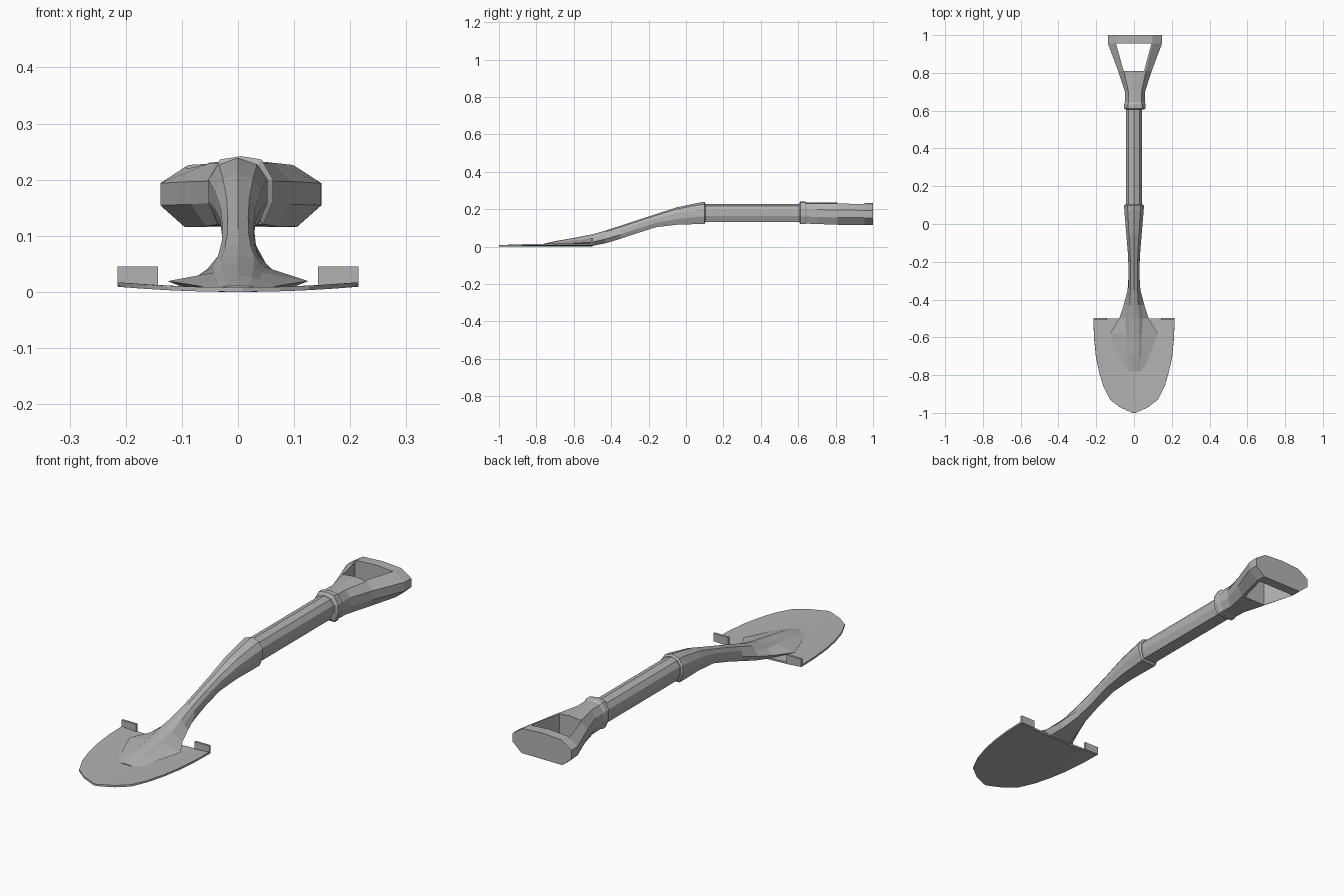
import bpy
import bmesh

cube = bpy.data.objects.get("Cube")
if cube:
    bpy.data.objects.remove(cube, do_unlink=True)

steel = bpy.data.materials.new("grey")
steel.use_nodes = True
GREY = (0.45, 0.45, 0.45, 1)
steel.diffuse_color = GREY
steel.node_tree.nodes["Principled BSDF"].inputs["Base Color"].default_value = GREY


def finish(name, bm, recalc=True):
    if recalc:
        bmesh.ops.recalc_face_normals(bm, faces=bm.faces)
    mesh = bpy.data.meshes.new(name)
    bm.to_mesh(mesh)
    bm.free()
    mesh.materials.append(steel)
    obj = bpy.data.objects.new(name, mesh)
    bpy.context.collection.objects.link(obj)
    return obj


def apply_modifiers(obj):
    bpy.context.view_layer.objects.active = obj
    for mod in list(obj.modifiers):
        bpy.ops.object.modifier_apply(modifier=mod.name)


def loft(name, rings, crown=0.1, cx=0.0):
    """Skin rings of (y, upper half width, lower half width, bottom, top)."""
    bm = bmesh.new()
    loops = []
    for y, wt, wb, lo, hi in rings:
        h = hi - lo
        half = [(wt * 0.65, hi - crown * h), (wt, lo + 0.67 * h),
                (wb, lo + 0.33 * h), (wb * 0.7, lo)]
        pts = [(0, hi)] + half + [(-x, z) for x, z in reversed(half)]
        loops.append([bm.verts.new((cx + x, y, z)) for x, z in pts])
    n = len(loops[0])
    for a, b in zip(loops, loops[1:]):
        for i in range(n):
            j = (i + 1) % n
            bm.faces.new((a[i], a[j], b[j], b[i]))
    bm.faces.new(loops[0])
    bm.faces.new(loops[-1])
    return finish(name, bm)


def prism(name, outline, z0, z1):
    bm = bmesh.new()
    face = bm.faces.new([bm.verts.new((x, y, z0)) for x, y in outline])
    ext = bmesh.ops.extrude_face_region(bm, geom=[face])["geom"]
    verts = [v for v in ext if isinstance(v, bmesh.types.BMVert)]
    bmesh.ops.translate(bm, verts=verts, vec=(0, 0, z1 - z0))
    return finish(name, bm)


# Straight faceted shaft
loft("shaft", [(0.07, 0.043, 0.043, 0.132, 0.228),
               (0.64, 0.043, 0.043, 0.132, 0.228)])

# Curved neck that flares into the ridge on the blade
loft("neck_socket", [
    (0.104, 0.046, 0.046, 0.130, 0.230),
    (0.098, 0.053, 0.053, 0.122, 0.239),
    (0.07, 0.051, 0.051, 0.121, 0.235),
    (-0.05, 0.041, 0.041, 0.117, 0.210),
    (-0.16, 0.031, 0.032, 0.104, 0.174),
    (-0.26, 0.028, 0.028, 0.072, 0.142),
    (-0.35, 0.029, 0.034, 0.042, 0.112),
    (-0.43, 0.036, 0.055, 0.018, 0.086),
    (-0.50, 0.045, 0.078, 0.004, 0.066),
    (-0.58, 0.042, 0.125, 0.004, 0.050),
    (-0.70, 0.038, 0.080, 0.004, 0.029),
    (-0.78, 0.030, 0.050, 0.004, 0.011),
])

# Handle body, with the opening for the hand cut through
handle = loft("grip_handle", [
    (0.605, 0.047, 0.047, 0.130, 0.230),
    (0.612, 0.057, 0.057, 0.120, 0.242),
    (0.635, 0.057, 0.057, 0.120, 0.242),
    (0.645, 0.053, 0.053, 0.123, 0.236),
    (0.70, 0.053, 0.053, 0.121, 0.235),
    (0.81, 0.089, 0.089, 0.117, 0.236),
    (0.955, 0.143, 0.143, 0.116, 0.232),
    (1.0, 0.1435, 0.1435, 0.116, 0.232),
], crown=0.05, cx=0.005)
cutter = prism("opening_cutter", [(-0.055, 0.81), (0.053, 0.81),
                                  (0.092, 0.955), (-0.095, 0.955)], 0, 0.4)
cutter.hide_render = True
cut = handle.modifiers.new("opening", "BOOLEAN")
cut.operation = "DIFFERENCE"
cut.solver = "EXACT"
cut.object = cutter
apply_modifiers(handle)
bpy.data.objects.remove(cutter, do_unlink=True)

# Thin, slightly dished blade
bm = bmesh.new()
rows = []
for y, w in [(-0.5, 0.215), (-0.6, 0.212), (-0.7, 0.202), (-0.78, 0.186),
             (-0.86, 0.162), (-0.93, 0.127), (-0.97, 0.075), (-1.0, 0.008)]:
    rows.append([bm.verts.new((w * k / 3, y, 0.2 * (w * k / 3) ** 2))
                 for k in range(-3, 4)])
for a, b in zip(rows, rows[1:]):
    for i in range(len(a) - 1):
        bm.faces.new((a[i], b[i], b[i + 1], a[i + 1]))
blade = finish("blade", bm, recalc=False)
thick = blade.modifiers.new("thickness", "SOLIDIFY")
thick.thickness = 0.008
thick.offset = 1
apply_modifiers(blade)

# Upright foot tabs at the back corners of the blade
for side, name in ((1, "left_foot_tab"), (-1, "right_foot_tab")):
    prism(name, [(side * 0.143, -0.508), (side * 0.215, -0.508),
                 (side * 0.215, -0.498), (side * 0.143, -0.498)], 0.01, 0.045)
